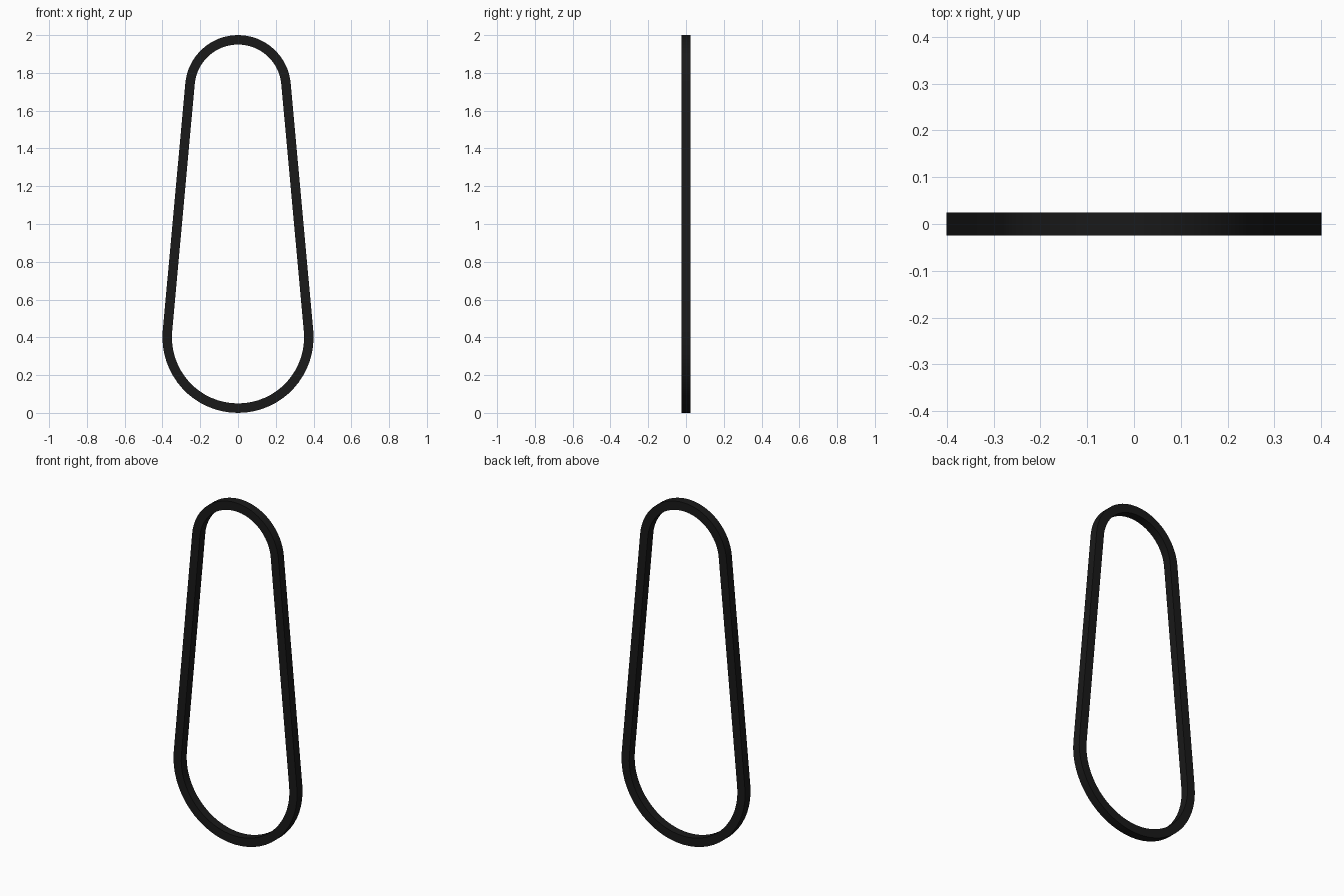
import bpy, bmesh, math

if "Cube" in bpy.data.objects:
    bpy.data.objects.remove(bpy.data.objects["Cube"])

R_LOW, R_TOP = 0.40, 0.28          # outer radii of the two wraps
Z_LOW, Z_TOP = 0.40, 1.72          # wrap centres
THICK, WIDTH = 0.05, 0.05
STEPS = 32
tilt = math.asin((R_LOW - R_TOP) / (Z_TOP - Z_LOW))


def arc(zc, a0, a1):
    return [(zc, a0 + (a1 - a0) * i / STEPS) for i in range(STEPS + 1)]


# Loop path: (centre, angle, outer radius), tangent lines join the arcs
path = [(z, a, R_TOP) for z, a in arc(Z_TOP, tilt, math.pi - tilt)]
path += [(z, a, R_LOW) for z, a in arc(Z_LOW, math.pi - tilt, 2 * math.pi + tilt)]

# Sweep a square section around the loop
section = [(0, -WIDTH / 2), (0, WIDTH / 2), (-THICK, WIDTH / 2), (-THICK, -WIDTH / 2)]
bm = bmesh.new()
rings = [[bm.verts.new(((r + o) * math.cos(a), y, z + (r + o) * math.sin(a)))
          for o, y in section] for z, a, r in path]
for i, ring in enumerate(rings):
    nxt = rings[(i + 1) % len(rings)]
    for j in range(4):
        k = (j + 1) % 4
        bm.faces.new((ring[j], ring[k], nxt[k], nxt[j]))
bmesh.ops.recalc_face_normals(bm, faces=bm.faces)
mesh = bpy.data.meshes.new("drive_belt")
bm.to_mesh(mesh)
bm.free()
belt = bpy.data.objects.new("drive_belt", mesh)
bpy.context.collection.objects.link(belt)

# Black rubber
rubber = bpy.data.materials.new("black_rubber")
rubber.diffuse_color = (0.01, 0.01, 0.01, 1)
rubber.use_nodes = True
rubber.node_tree.nodes["Principled BSDF"].inputs["Base Color"].default_value = rubber.diffuse_color
mesh.materials.append(rubber)

bpy.context.view_layer.objects.active = belt
belt.select_set(True)
bpy.ops.object.shade_smooth_by_angle(angle=math.radians(30))
